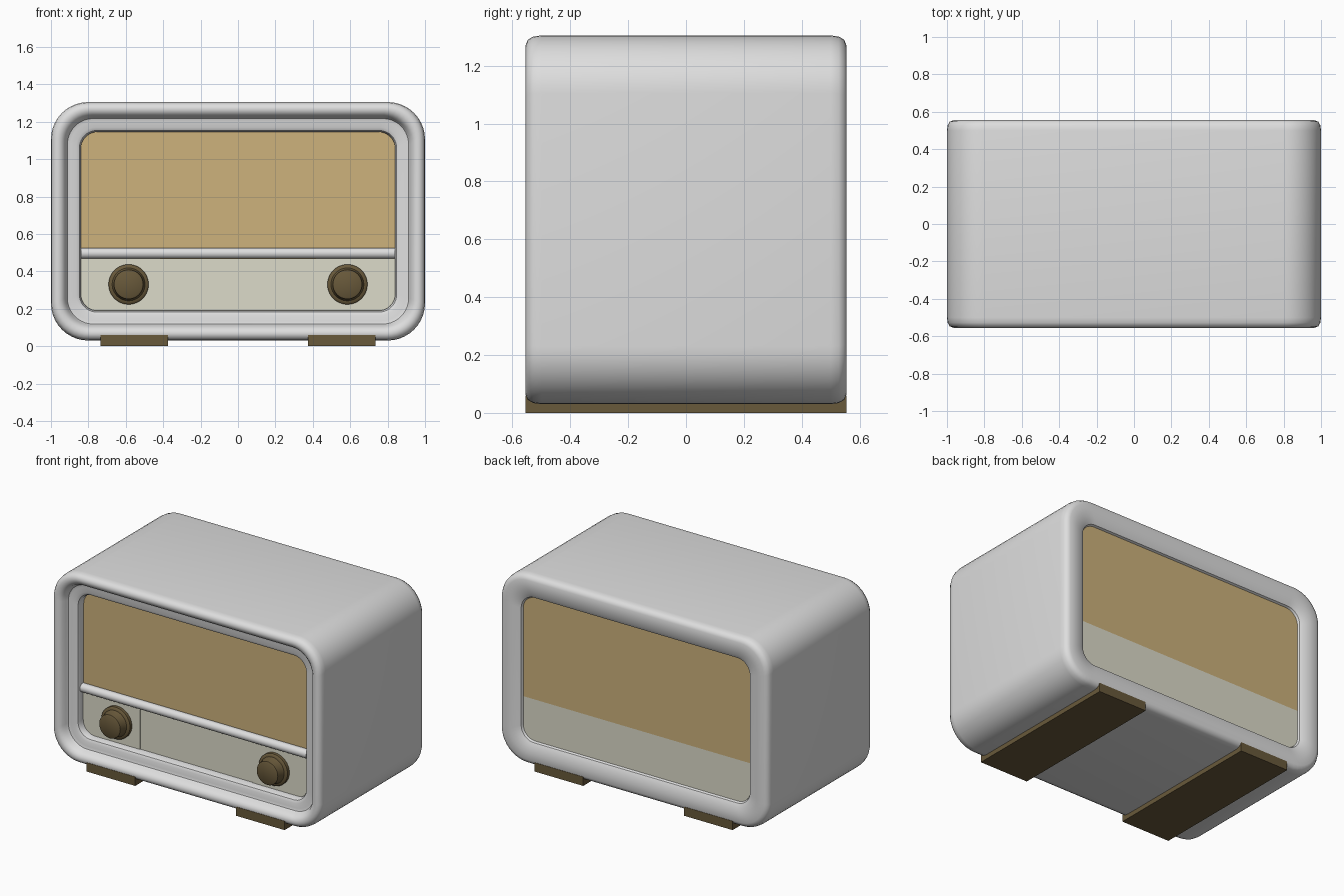
import bpy, bmesh, math

default = bpy.data.objects.get("Cube")
if default:
    bpy.data.objects.remove(default, do_unlink=True)

MID_Z, HALF_X, HALF_Z = 0.6675, 1.0, 0.6375
PANEL_Y = -0.437


def material(name, rgb):
    m = bpy.data.materials.new(name)
    m.use_nodes = True
    m.diffuse_color = (*rgb, 1)
    m.node_tree.nodes["Principled BSDF"].inputs["Base Color"].default_value = (*rgb, 1)
    return m


white = material("cabinet white", (0.73, 0.73, 0.73))
tan = material("speaker tan", (0.61, 0.445, 0.2))
cream = material("dial cream", (0.72, 0.71, 0.585))
brown = material("dark brown", (0.14, 0.10, 0.043))


def finish(bm, name, mats, smooth=True):
    bmesh.ops.recalc_face_normals(bm, faces=bm.faces)
    mesh = bpy.data.meshes.new(name)
    bm.to_mesh(mesh)
    bm.free()
    ob = bpy.data.objects.new(name, mesh)
    bpy.context.collection.objects.link(ob)
    for m in mats:
        mesh.materials.append(m)
    if smooth:
        bpy.ops.object.select_all(action="DESELECT")
        ob.select_set(True)
        bpy.context.view_layer.objects.active = ob
        bpy.ops.object.shade_smooth_by_angle(angle=math.radians(40))
    return ob


def rounded_ring(bm, inset, y, steps=10):
    """Rounded rectangle facing y, shrunk by inset."""
    r = 0.2 - 0.7 * inset
    ring = []
    for quarter, (sx, sz) in enumerate([(1, 1), (-1, 1), (-1, -1), (1, -1)]):
        for i in range(steps + 1):
            a = (quarter + i / steps) * math.pi / 2
            ring.append(bm.verts.new((sx * (HALF_X - inset - r) + r * math.cos(a), y,
                                      MID_Z + sz * (HALF_Z - inset - r) + r * math.sin(a))))
    return ring


def loft(bm, profile):
    rings = [rounded_ring(bm, d, y) for d, y in profile]
    for a, b in zip(rings, rings[1:]):
        for i in range(len(a)):
            j = (i + 1) % len(a)
            bm.faces.new((a[i], a[j], b[j], b[i]))
    return rings


def box(name, x0, x1, y0, y1, z0, z1, mat):
    bm = bmesh.new()
    bmesh.ops.create_cube(bm, size=1)
    for v in bm.verts:
        v.co = ((x0 + x1) / 2 + v.co.x * (x1 - x0), (y0 + y1) / 2 + v.co.y * (y1 - y0),
                (z0 + z1) / 2 + v.co.z * (z1 - z0))
    return finish(bm, name, [mat], smooth=False)


def lathe(name, profile, x, z, mat, sides=40):
    """Turn (radius, y) points around a front-to-back axis."""
    bm = bmesh.new()
    verts = [bm.verts.new((r, y, 0)) for r, y in profile]
    edges = [bm.edges.new(pair) for pair in zip(verts, verts[1:])]
    bmesh.ops.spin(bm, geom=verts + edges, cent=(0, 0, 0), axis=(0, 1, 0),
                   angle=2 * math.pi, steps=sides)
    bmesh.ops.remove_doubles(bm, verts=bm.verts, dist=0.0001)
    ob = finish(bm, name, [mat])
    ob.location = (x, 0, z)
    return ob


# Cabinet: stepped front frame, smooth body, rolled back frame
bm = bmesh.new()
front = [(0.16, -0.42), (0.16, -0.465), (0.152, -0.485), (0.135, -0.494), (0.105, -0.492),
         (0.088, -0.497), (0.08, -0.512), (0.072, -0.535), (0.055, -0.55), (0.035, -0.555),
         (0.015, -0.547), (0.004, -0.528), (0, -0.5)]
back = [(0, 0.5), (0.004, 0.528), (0.015, 0.547), (0.035, 0.555), (0.08, 0.555),
        (0.125, 0.548), (0.15, 0.535), (0.16, 0.51)]
loft(bm, front + back)
finish(bm, "cabinet", [white])

# Core panel: tan above, cream below, on both front and back
bm = bmesh.new()
for ring in loft(bm, [(0.157, PANEL_Y), (0.157, 0.522)]):
    bm.faces.new(ring)
SPLIT_Z = 0.465
bmesh.ops.bisect_plane(bm, geom=bm.verts[:] + bm.edges[:] + bm.faces[:],
                       plane_co=(0, 0, SPLIT_Z), plane_no=(0, 0, 1))
for f in bm.faces:
    f.material_index = 0 if f.calc_center_median().z > SPLIT_Z else 1
finish(bm, "face_panel", [tan, cream], smooth=False)

# Divider bar
bm = bmesh.new()
bmesh.ops.create_cone(bm, cap_ends=True, segments=28, radius1=0.029, radius2=0.029, depth=1.68)
for v in bm.verts:
    v.co = (v.co.z, v.co.y + PANEL_Y - 0.012, v.co.x + 0.497)
finish(bm, "divider_bar", [white])

# Mirrored control plates, knobs and feet
knob = [(0, -0.53), (0.07, -0.53), (0.078, -0.525), (0.082, -0.485), (0.088, -0.472),
        (0.1, -0.47), (0.107, -0.463), (0.107, PANEL_Y + 0.01)]
for side, s in (("left", 1), ("right", -1)):
    a, b = sorted((0.418 * s, 0.842 * s))
    box(side + "_control_plate", a, b, PANEL_Y - 0.005, PANEL_Y + 0.002, 0.19, 0.475, cream)
    lathe(side + "_knob", knob, 0.585 * s, 0.33, brown)
    a, b = sorted((0.375 * s, 0.735 * s))
    box(side + "_foot", a, b, -0.555, 0.555, 0, 0.06, brown)
